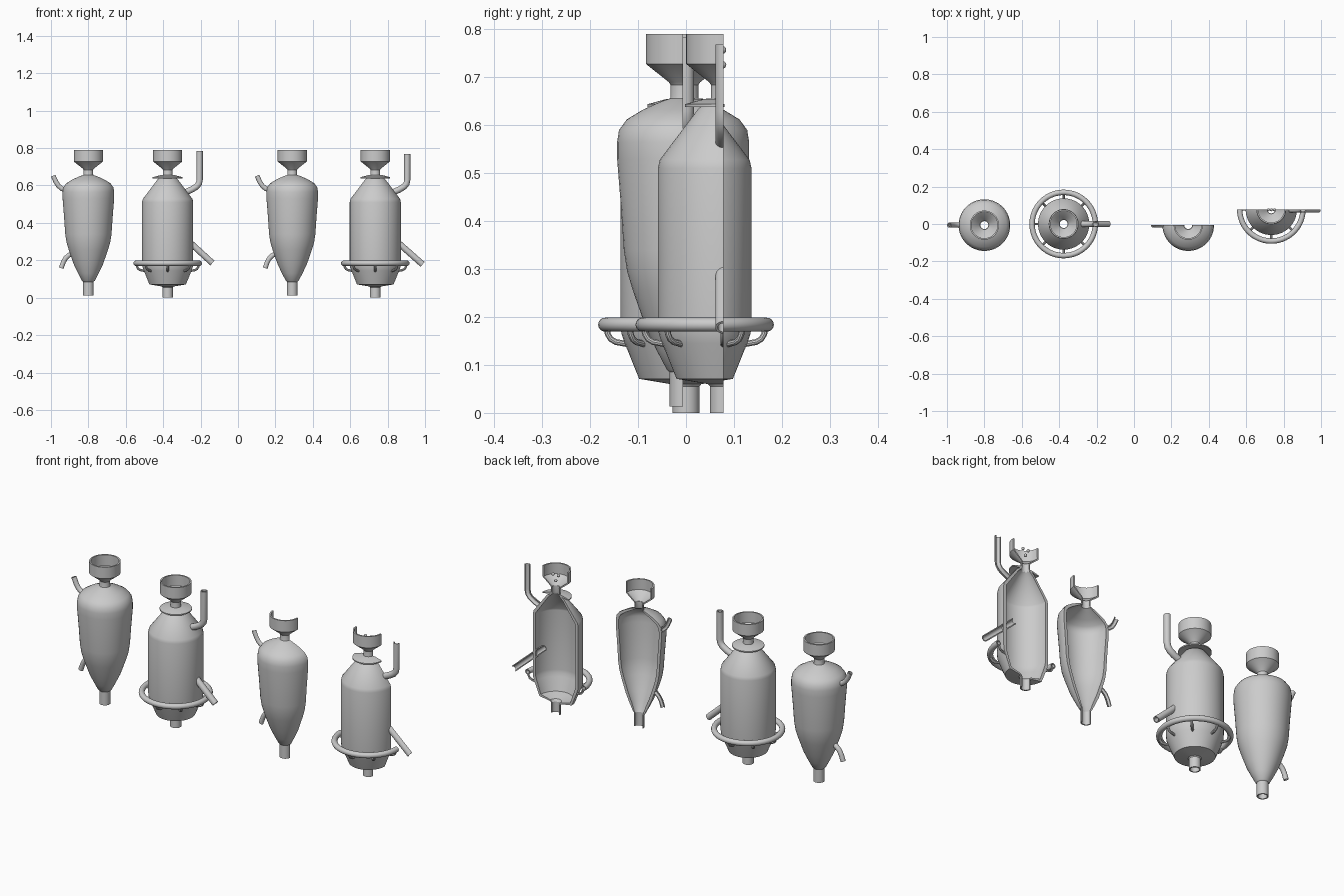
import bpy, bmesh
from math import sin, cos, pi, radians
from mathutils import Vector, Matrix

if "Cube" in bpy.data.objects:
    bpy.data.objects.remove(bpy.data.objects["Cube"])


def finish(bm, name, loc, half):
    """Weld, optionally cut away the rear half, shade and place the part."""
    bmesh.ops.recalc_face_normals(bm, faces=bm.faces)
    if half:
        cut = bmesh.ops.bisect_plane(
            bm, geom=bm.verts[:] + bm.edges[:] + bm.faces[:], dist=1e-6,
            plane_co=(0, 0, 0), plane_no=(0, 1, 0), clear_outer=True)
        edges = [e for e in cut["geom_cut"] if isinstance(e, bmesh.types.BMEdge)]
        if edges:
            bmesh.ops.triangle_fill(bm, use_beauty=True, use_dissolve=True, edges=edges)
    mesh = bpy.data.meshes.new(name)
    bm.to_mesh(mesh)
    bm.free()
    mesh.shade_smooth()
    mesh.set_sharp_from_angle(angle=radians(28))
    ob = bpy.data.objects.new(name, mesh)
    ob.location = loc
    bpy.context.collection.objects.link(ob)
    return ob


def skin(bm, rings, closed):
    """Bridge rings of points with quads; each ring is a closed loop."""
    vs = [[bm.verts.new(p) for p in r] for r in rings]
    n, m = len(vs), len(vs[0])
    for i in range(n if closed else n - 1):
        a, b = vs[i], vs[(i + 1) % n]
        for j in range(m):
            k = (j + 1) % m
            bm.faces.new((a[j], a[k], b[k], b[j]))


def lathe(bm, loop, seg=48):
    """Spin a closed (radius, z) loop around z."""
    angles = [2 * pi * (i + 0.5) / seg for i in range(seg)]
    skin(bm, [[(r * cos(a), r * sin(a), z) for r, z in loop] for a in angles], True)


def wall(pts):
    """Turn an outer (r, z, thickness) profile into a closed hollow-wall loop."""
    inner = []
    for i, (r, z, t) in enumerate(pts):
        p, q = pts[max(i - 1, 0)], pts[min(i + 1, len(pts) - 1)]
        d = Vector((q[0] - p[0], q[1] - p[1])).normalized()
        inner.append((r - d.y * t, z + d.x * t))
    return [(r, z) for r, z, t in pts] + inner[::-1]


def tube(bm, path, r, wall_t=0.005, seg=16):
    """Hollow pipe along an (x, z) path in the y = 0 plane."""
    pts = [Vector((x, 0, z)) for x, z in path]
    outer, inner = [], []
    for i, p in enumerate(pts):
        d = (pts[min(i + 1, len(pts) - 1)] - pts[max(i - 1, 0)]).normalized()
        n = Vector((d.z, 0, -d.x))
        for rings, rad in ((outer, r), (inner, r - wall_t)):
            rings.append([p + (n * cos(a) + Vector((0, 1, 0)) * sin(a)) * rad
                          for a in (2 * pi * (j + 0.5) / seg for j in range(seg))])
    skin(bm, outer + inner[::-1], True)


def make(name, loc, half, build, *args, **kw):
    bm = bmesh.new()
    build(bm, *args, **kw)
    return finish(bm, name, loc, half)


HOPPER = [(.026, .684, .005), (.030, .690, .006), (.078, .728, .008), (.078, .79, .008)]

PEAR = [(.028, .013, .006), (.028, .085, .006), (.034, .09, .008), (.055, .13, .014),
        (.078, .178, .016), (.105, .255, .016), (.117, .295, .016), (.124, .34, .016),
        (.130, .43, .016), (.138, .53, .016), (.138, .565, .016), (.134, .59, .016),
        (.118, .612, .016), (.085, .632, .014), (.045, .65, .01), (.027, .656, .006),
        (.026, .66, .005), (.026, .69, .005)]

STACK = [(.028, 0, .006), (.028, .055, .006), (.032, .06, .008), (.098, .071, .014),
         (.128, .145, .016), (.135, .165, .016), (.137, .185, .016), (.137, .51, .016),
         (.133, .528, .016), (.052, .635, .012), (.027, .65, .006),
         (.026, .655, .005), (.026, .69, .005)]


def pear_vessel(x, y, half, tag):
    loc = (x, y, 0)
    make(tag + "_vessel_shell", loc, half, lathe, wall(PEAR))
    make(tag + "_vessel_hopper", loc, half, lathe, wall(HOPPER))
    # bent side pipes
    make(tag + "_vessel_upper_pipe", loc, half, tube,
         [(-.188, .652), (-.174, .62), (-.16, .598), (-.142, .583), (-.122, .576)], .013)
    make(tag + "_vessel_lower_pipe", loc, half, tube,
         [(-.145, .158), (-.134, .19), (-.122, .211), (-.105, .227), (-.085, .237)], .013)


def stack_furnace(x, y, half, tag, top, tip):
    loc = (x, y, 0)
    make(tag + "_furnace_shell", loc, half, lathe, wall(STACK))
    make(tag + "_furnace_hopper", loc, half, lathe, wall(HOPPER))
    # shallow conical hood under the hopper
    make(tag + "_furnace_hood", loc, half, lathe,
         [(.024, .656), (.04, .655), (.08, .644), (.08, .638), (.024, .648)])

    # hollow ring main
    bm = bmesh.new()
    for r in (.0145, .0095):
        lathe(bm, [(.169 + r * cos(a), .184 + r * sin(a))
                   for a in (2 * pi * i / 16 for i in range(16))], 64)
    finish(bm, tag + "_ring_main", loc, half)

    # eight small elbows from the ring into the hearth
    bm = bmesh.new()
    for i in range(8):
        old = set(bm.verts)
        tube(bm, [(.166, .176), (.163, .164), (.157, .154), (.147, .148), (.12, .143)],
             .0065, .002, 10)
        new = [v for v in bm.verts if v not in old]
        bmesh.ops.rotate(bm, verts=new, cent=(0, 0, 0),
                         matrix=Matrix.Rotation(i * pi / 4, 3, 'Z'))
    finish(bm, tag + "_blast_elbows", loc, half)

    # gas uptake and tapping spout
    make(tag + "_gas_pipe", loc, half, tube,
         [(.095, .563), (.13, .579), (.154, .594), (.167, .61), (.171, .63), (.171, top)], .017)
    make(tag + "_tapping_spout", loc, half, tube, [(.07, .34), tip], .017)


pear_vessel(-.80, -.006, False, "whole")
stack_furnace(-.376, 0, False, "whole", .783, (.239, .185))
pear_vessel(.29, -.006, True, "cutaway")
stack_furnace(.734, .078, True, "cutaway", .768, (.253, .178))

# ore pellets in the cutaway hopper
for i, (dx, z) in enumerate(((-.016, .757), (.016, .757), (0, .726))):
    bm = bmesh.new()
    bmesh.ops.create_uvsphere(bm, u_segments=12, v_segments=8, radius=.008)
    finish(bm, f"ore_pellet_{i + 1}", (.734 + dx, .076, z), False)
